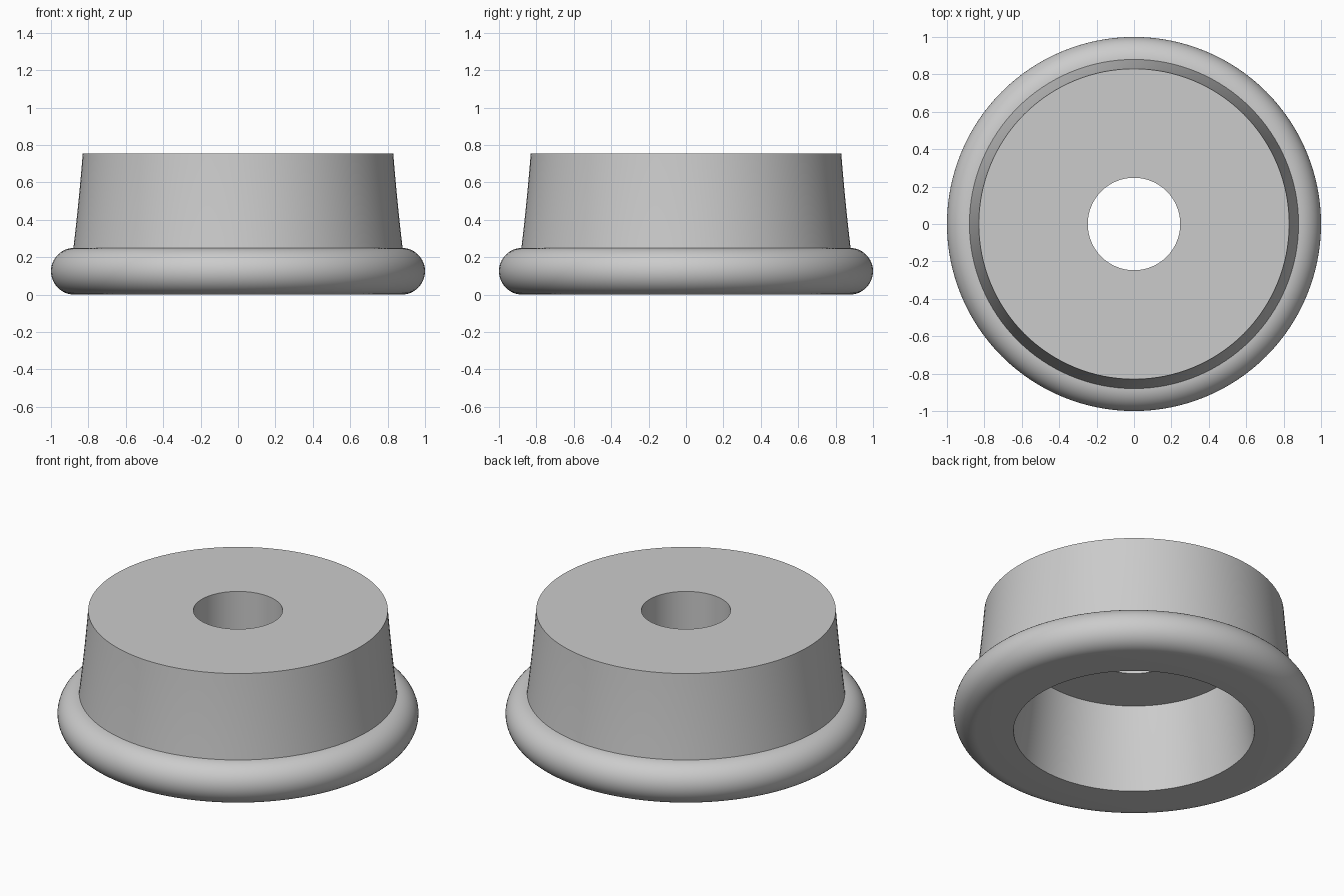
import bpy, bmesh, math

cube = bpy.data.objects.get("Cube")
if cube:
    bpy.data.objects.remove(cube, do_unlink=True)

# Plain grey material
grey = bpy.data.materials.new("light_grey")
grey.use_nodes = True
colour = (0.6, 0.6, 0.6, 1)
grey.diffuse_color = colour
grey.node_tree.nodes["Principled BSDF"].inputs["Base Color"].default_value = colour

SEGMENTS = 128
HEIGHT, CEILING = 0.755, 0.51
HOLE, CAVITY_TOP, CAVITY_BOTTOM = 0.247, 0.607, 0.667
WALL_TOP, WALL_BOTTOM = 0.83, 0.88
RIM = 0.125


def flare(top_r, bottom_r, top_z, bottom_z, steps=8):
    """Gently concave wall that widens towards the bottom."""
    points = []
    for i in range(steps + 1):
        t = i / steps
        bow = t * (0.8 + 0.2 * t)
        points.append((top_r + (bottom_r - top_r) * bow,
                       top_z + (bottom_z - top_z) * t))
    return points


def lathe(name, profile):
    """Spin a closed (radius, height) profile around z."""
    bm = bmesh.new()
    verts = [bm.verts.new((r, 0, z)) for r, z in profile]
    edges = [bm.edges.new((v, verts[i - 1])) for i, v in enumerate(verts)]
    bmesh.ops.spin(bm, geom=verts + edges, cent=(0, 0, 0), axis=(0, 0, 1),
                   angle=math.tau, steps=SEGMENTS, use_duplicate=False)
    bmesh.ops.remove_doubles(bm, verts=bm.verts, dist=0.0001)
    bmesh.ops.recalc_face_normals(bm, faces=bm.faces)
    mesh = bpy.data.meshes.new(name)
    bm.to_mesh(mesh)
    bm.free()
    mesh.materials.append(grey)
    obj = bpy.data.objects.new(name, mesh)
    bpy.context.collection.objects.link(obj)
    bpy.ops.object.select_all(action="DESELECT")
    obj.select_set(True)
    bpy.context.view_layer.objects.active = obj
    bpy.ops.object.shade_smooth_by_angle(angle=math.radians(30))
    return obj


# Outside: top disc, flared wall, then half-round rim
profile = [(HOLE, HEIGHT)]
profile += flare(WALL_TOP, WALL_BOTTOM, HEIGHT, 2 * RIM)
for i in range(1, 25):
    a = math.pi / 2 - math.pi * i / 24
    profile.append((1 - RIM + RIM * math.cos(a), RIM + RIM * math.sin(a)))

# Inside: hollow underside, ceiling and central hole
profile += reversed(flare(CAVITY_TOP, CAVITY_BOTTOM, CEILING, 0))
profile.append((HOLE, CEILING))

lathe("rimmed_cup_body", profile)
